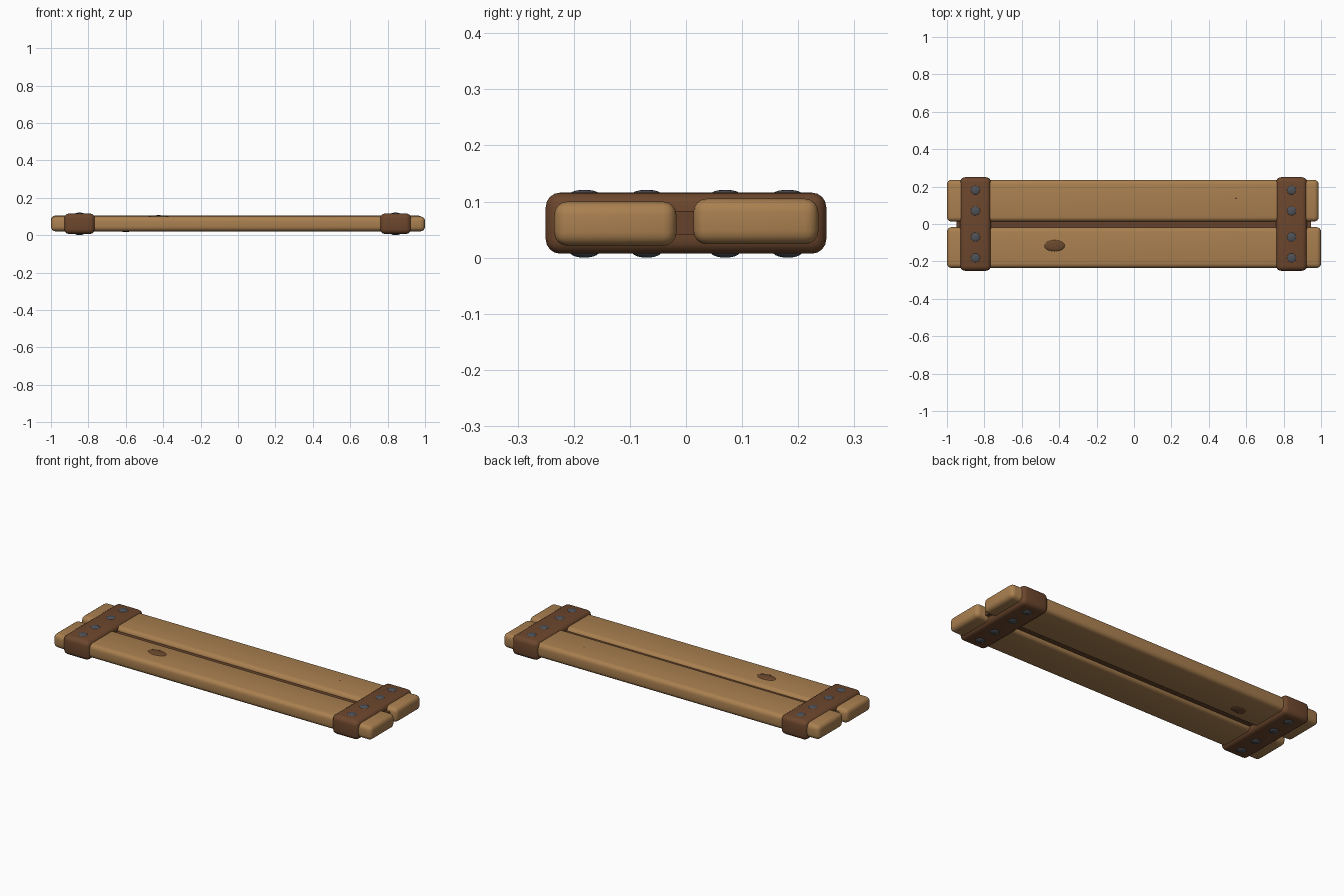
import bpy
import math

if "Cube" in bpy.data.objects:
    bpy.data.objects.remove(bpy.data.objects["Cube"])


def material(name, rgb):
    m = bpy.data.materials.new(name)
    m.diffuse_color = (*rgb, 1.0)
    m.use_nodes = True
    m.node_tree.nodes["Principled BSDF"].inputs["Base Color"].default_value = m.diffuse_color
    return m


WOOD = material("light wood", (0.40, 0.215, 0.08))
BAND = material("dark brown band", (0.15, 0.062, 0.026))
KNOT = material("knot brown", (0.145, 0.065, 0.026))
FILL = material("gap brown", (0.13, 0.055, 0.024))
IRON = material("dark iron", (0.075, 0.082, 0.095))


def finish(name, mat):
    ob = bpy.context.object
    ob.name = name
    ob.data.materials.append(mat)
    bpy.ops.object.shade_smooth_by_angle(angle=math.radians(40))
    return ob


def rounded_box(name, lo, hi, radius, mat, segments=4):
    bpy.ops.mesh.primitive_cube_add(size=1)
    ob = bpy.context.object
    ob.location = [(a + b) / 2 for a, b in zip(lo, hi)]
    ob.scale = [b - a for a, b in zip(lo, hi)]
    bpy.ops.object.transform_apply(location=False, rotation=False, scale=True)
    if radius:
        bev = ob.modifiers.new("rounding", 'BEVEL')
        bev.width = radius
        bev.segments = segments
        bpy.ops.object.modifier_apply(modifier=bev.name)
    return finish(name, mat)


def button(name, centre, radii, mat):
    bpy.ops.mesh.primitive_uv_sphere_add(segments=20, ring_count=10, radius=1, location=centre)
    bpy.context.object.scale = radii
    bpy.ops.object.transform_apply(location=False, rotation=False, scale=True)
    return finish(name, mat)


# two long planks and the strip between them
rounded_box("front_plank", (-1.0, -0.235, 0.021), (1.0, -0.017, 0.100), 0.024, WOOD)
rounded_box("back_plank", (-1.0, 0.013, 0.024), (0.987, 0.236, 0.105), 0.024, WOOD)
rounded_box("gap_strip", (-0.95, -0.025, 0.040), (0.945, 0.025, 0.083), 0, FILL)

# cross bands with nails above and below
for side, x0, x1 in (("left", -0.93, -0.765), ("right", 0.76, 0.925)):
    rounded_box(side + "_band", (x0, -0.25, 0.007), (x1, 0.25, 0.116), 0.026, BAND)
    for y in (-0.181, -0.07, 0.07, 0.181):
        for end, z in (("top", 0.113), ("bottom", 0.010)):
            r = 0.008 if end == "top" else 0.010
            button(f"{side}_{end}_nail", ((x0 + x1) / 2, y, z), (0.026, 0.026, r), IRON)

# wood knots
button("front_plank_knot", (-0.425, -0.116, 0.100), (0.055, 0.030, 0.007), KNOT)
button("underside_knot", (-0.60, 0.09, 0.024), (0.042, 0.026, 0.006), KNOT)
button("back_plank_knot", (0.545, 0.138, 0.104), (0.008, 0.005, 0.002), KNOT)
